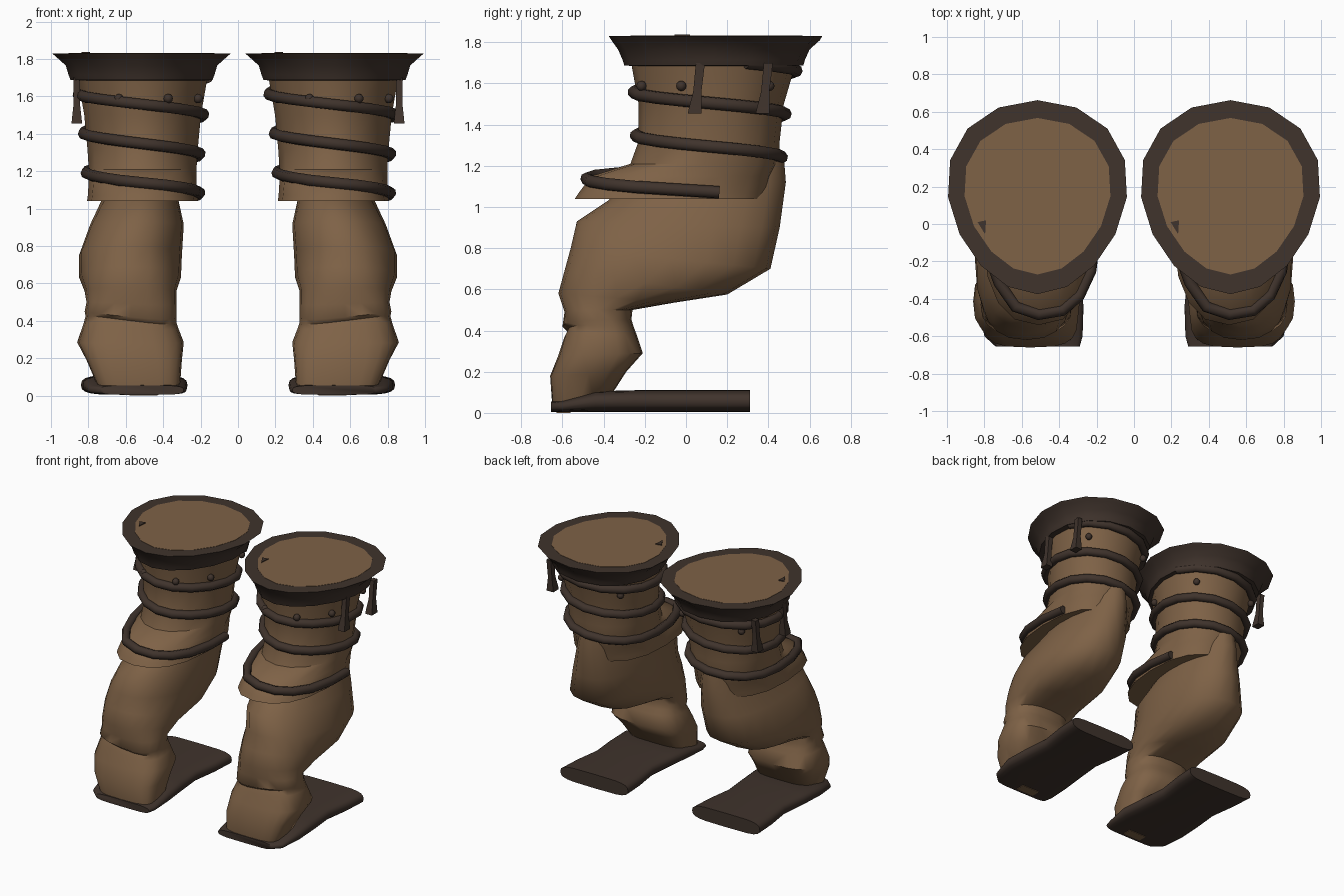
import bpy, bmesh, math
from math import sin, cos, pi, radians

if "Cube" in bpy.data.objects:
    bpy.data.objects.remove(bpy.data.objects["Cube"])

CUFF_X = 0.516
SHAFT_X = 0.51


def material(name, rgb):
    m = bpy.data.materials.new(name)
    m.diffuse_color = (*rgb, 1)
    m.use_nodes = True
    m.node_tree.nodes["Principled BSDF"].inputs["Base Color"].default_value = m.diffuse_color
    return m


TAN = material("tan leather", (0.21, 0.122, 0.062))
DARK = material("dark brown leather", (0.05, 0.033, 0.025))


def finish(ob, mat, angle=40):
    ob.data.materials.clear()
    ob.data.materials.append(mat)
    bpy.ops.object.select_all(action='DESELECT')
    ob.select_set(True)
    bpy.context.view_layer.objects.active = ob
    bpy.ops.object.shade_smooth_by_angle(angle=radians(angle))
    return ob


def loft(name, rings, mat, angle=40):
    """Skin a stack of closed rings and cap both ends."""
    bm = bmesh.new()
    vs = [[bm.verts.new(p) for p in r] for r in rings]
    n = len(vs[0])
    for a, b in zip(vs, vs[1:]):
        for i in range(n):
            bm.faces.new((a[i], a[(i + 1) % n], b[(i + 1) % n], b[i]))
    bm.faces.new(vs[0])
    bm.faces.new(vs[-1])
    bmesh.ops.recalc_face_normals(bm, faces=bm.faces)
    me = bpy.data.meshes.new(name)
    bm.to_mesh(me)
    bm.free()
    ob = bpy.data.objects.new(name, me)
    bpy.context.collection.objects.link(ob)
    return finish(ob, mat, angle)


def power(v, n):
    return math.copysign(abs(v) ** (2 / n), v)


def egg(cx, y0, y1, hx, a, taper=0.15, grow=0.0, n=2.0):
    """Point on an egg outline, narrower toward the front."""
    s = power(sin(a), n)
    x = cx + (hx + grow) * power(cos(a), n) * (1 + taper * s)
    y = (y0 + y1) / 2 + ((y1 - y0) / 2 + grow) * s
    return x, y


# shaft sections: z, front y, back y, half width, taper, squareness
SHAFT = [(1.04, -0.54, 0.40, 0.297, 0.04, 2.4),
         (1.07, -0.52, 0.41, 0.293, 0.04, 2.4),
         (1.15, -0.46, 0.43, 0.288, 0.06, 2.3),
         (1.21, -0.27, 0.45, 0.288, 0.10, 2.1),
         (1.32, -0.23, 0.455, 0.295, 0.12, 2.0),
         (1.50, -0.23, 0.475, 0.312, 0.12, 2.0),
         (1.72, -0.27, 0.54, 0.35, 0.13, 2.0)]

# leg stations: front y, z, back y, z, inner x, outer x, squareness, tilt
LEG = [(-0.18, 1.20, 0.475, 1.25, 0.37, 0.66, 2.0, 0),
       (-0.38, 1.03, 0.485, 1.12, 0.325, 0.715, 2.0, 0),
       (-0.53, 0.93, 0.455, 0.90, 0.29, 0.79, 2.2, 0),
       (-0.56, 0.80, 0.41, 0.70, 0.30, 0.85, 2.3, 0),
       (-0.59, 0.69, 0.20, 0.575, 0.305, 0.85, 2.4, 0),
       (-0.62, 0.58, -0.06, 0.535, 0.33, 0.82, 2.4, 0),
       (-0.59, 0.49, -0.26, 0.50, 0.33, 0.81, 2.4, 0.01),
       (-0.60, 0.42, -0.265, 0.455, 0.33, 0.82, 2.5, 0.025),
       (-0.575, 0.40, -0.255, 0.42, 0.33, 0.815, 2.6, 0.03),
       (-0.59, 0.37, -0.24, 0.38, 0.32, 0.825, 2.7, 0.025),
       (-0.62, 0.28, -0.21, 0.29, 0.29, 0.86, 2.8, 0),
       (-0.66, 0.18, -0.29, 0.20, 0.30, 0.81, 3.4, 0),
       (-0.65, 0.04, -0.38, 0.06, 0.31, 0.75, 3.6, 0)]

# sole sections along y: y, inner x, outer x, top z
SOLE = [(-0.655, 0.29, 0.74, 0.055), (-0.60, 0.275, 0.80, 0.06),
        (-0.44, 0.27, 0.83, 0.105), (-0.25, 0.29, 0.82, 0.11),
        (-0.05, 0.31, 0.80, 0.11), (0.15, 0.28, 0.83, 0.11),
        (0.312, 0.27, 0.84, 0.11)]


def on_shaft(z, a, cx, grow=0.0):
    """Point on the shaft surface at height z and angle a."""
    s = SHAFT[-1]
    for p, q in zip(SHAFT, SHAFT[1:]):
        if z <= q[0]:
            t = max(0, (z - p[0]) / (q[0] - p[0]))
            s = [u + (v - u) * t for u, v in zip(p, q)]
            break
    return (*egg(cx, s[1], s[2], s[3], a, s[4], grow, s[5]), z)


def build_boot(side):
    tag = "right" if side > 0 else "left"
    cx, sx0 = side * CUFF_X, side * SHAFT_X
    angs = [2 * pi * i / 16 for i in range(16)]

    # lower leg and foot, mirrored between the sides
    rings = []
    for fy, fz, by, bz, xi, xo, n, tilt in LEG:
        ring = []
        for i in range(20):
            a = 2 * pi * i / 20
            t = (power(sin(a), n) + 1) / 2
            c = power(cos(a), n)
            x = (xi + xo) / 2 + (xo - xi) / 2 * c
            ring.append((side * x, fy + (by - fy) * t, fz + (bz - fz) * t + tilt * c * (1 - t)))
        rings.append(ring)
    loft(tag + "_leg", rings, TAN, 60)

    # long flat sole with rounded edges
    rings = []
    for y, xi, xo, top in SOLE:
        ring = []
        for i in range(20):
            a = 2 * pi * i / 20
            ring.append((side * ((xi + xo) / 2 + (xo - xi) / 2 * power(cos(a), 5)), y,
                         0.004 + (top - 0.004) * (1 + power(sin(a), 2.8)) / 2))
        rings.append(ring)
    loft(tag + "_sole", rings, DARK, 50)

    # small worn patch under the toe
    loft(tag + "_toe_patch", [[(side * x, y, z) for x, y in
                               ((0.43, -0.63), (0.58, -0.63), (0.58, -0.56), (0.43, -0.56))]
                              for z in (0.0, 0.008)], TAN)

    # flared shaft above the knee
    loft(tag + "_shaft", [[on_shaft(s[0], a, sx0) for a in angs] for s in SHAFT], TAN)

    # dark cuff and tan top panel
    cuff = [(1.685, -0.26, 0.53, 0.35), (1.688, -0.30, 0.57, 0.38),
            (1.715, -0.308, 0.578, 0.39), (1.765, -0.33, 0.60, 0.405),
            (1.81, -0.362, 0.65, 0.455), (1.83, -0.375, 0.662, 0.478)]
    loft(tag + "_cuff", [[(*egg(cx, y0, y1, hx, a), z) for a in angs]
                         for z, y0, y1, hx in cuff], DARK)
    loft(tag + "_top_panel", [[(*egg(cx, -0.27, 0.567, 0.39, a), z) for a in angs]
                              for z in (1.825, 1.832)], TAN)

    # cord spiralling down the shaft
    cu = bpy.data.curves.new(tag + "_cord", 'CURVE')
    cu.dimensions = '3D'
    cu.bevel_depth = 0.031
    cu.bevel_resolution = 2
    cu.use_fill_caps = True
    steps = 48
    sp = cu.splines.new('POLY')
    sp.points.add(steps)
    for i in range(steps + 1):
        turn = (i - 3) / 16
        z = 1.662 - 0.21 * turn
        sp.points[i].co = (*on_shaft(z, pi / 2 + 2 * pi * turn, sx0, 0.013), 1)
    ob = bpy.data.objects.new(tag + "_cord", cu)
    bpy.context.collection.objects.link(ob)
    bpy.ops.object.select_all(action='DESELECT')
    ob.select_set(True)
    bpy.context.view_layer.objects.active = ob
    bpy.ops.object.convert(target='MESH')
    finish(bpy.context.view_layer.objects.active, DARK, 50)

    # studs around the top of the shaft
    for k, deg in enumerate((-63, -115, -23, -157, 46, 132)):
        bpy.ops.mesh.primitive_uv_sphere_add(segments=8, ring_count=6, radius=0.025,
                                             location=on_shaft(1.588, radians(deg), sx0, 0.012))
        ob = bpy.context.object
        ob.name = f"{tag}_stud_{k + 1}"
        finish(ob, DARK, 60)

    # two hanging straps on the outer side
    for k, y in enumerate((0.055, 0.385)):
        rings = []
        for z, dy, hw, ht in ((1.70, 0.015, 0.022, 0.018), (1.56, 0, 0.02, 0.017),
                              (1.48, -0.01, 0.031, 0.026), (1.455, -0.013, 0.033, 0.028)):
            rings.append([(side * (0.862 + sx * ht), y + dy + sy * hw, z)
                          for sx, sy in ((-1, -1), (1, -1), (1, 1), (-1, 1))])
        loft(f"{tag}_strap_{k + 1}", rings, DARK, 30)

    # small tie end poking through the top panel
    tip = [(-0.32, 0.01), (-0.28, -0.055), (-0.275, 0.02)]
    loft(tag + "_tie_end", [[(cx + x, y, z) for x, y in tip] for z in (1.82, 1.838)], DARK)


for s in (1, -1):
    build_boot(s)
